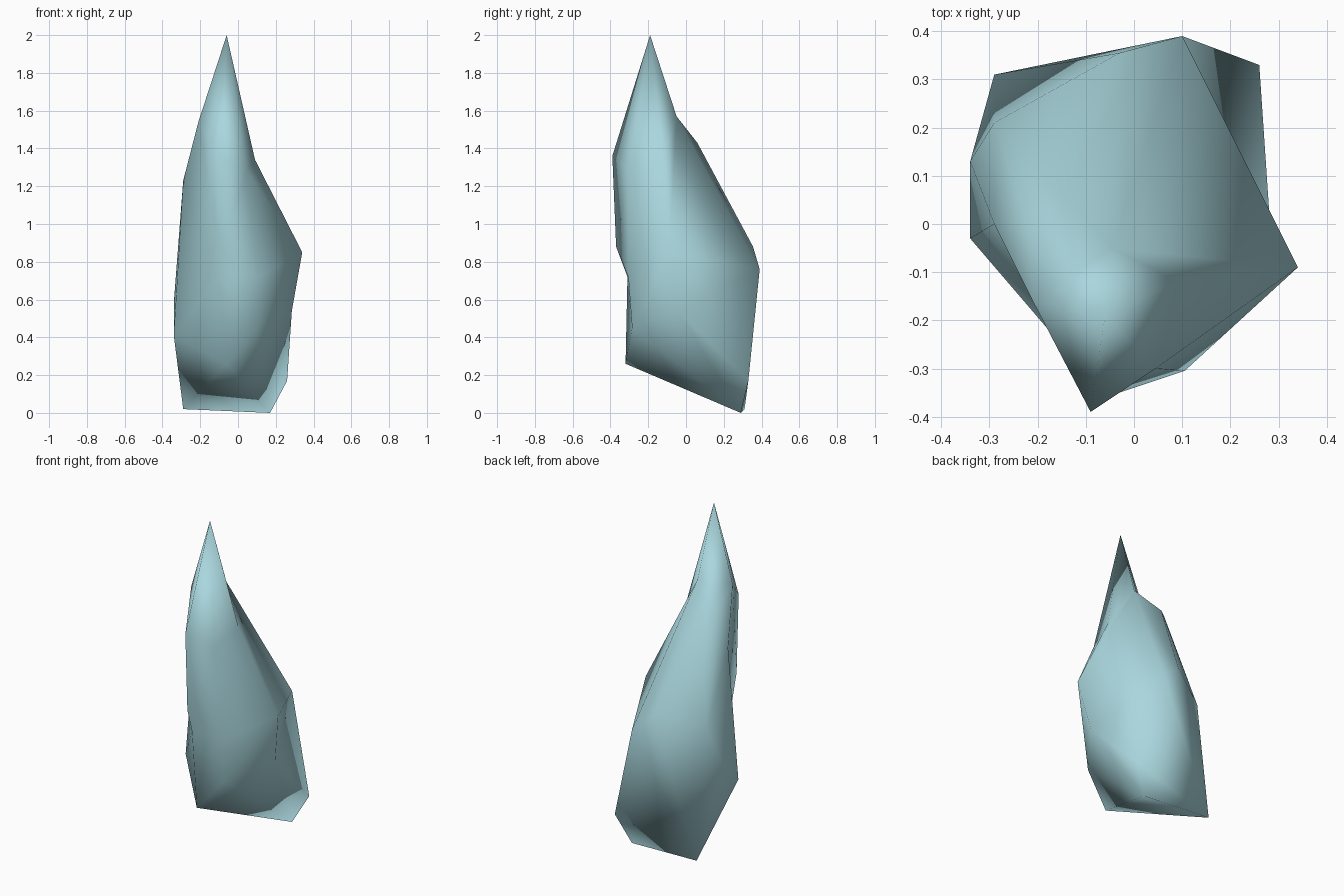
import bpy, bmesh, math
from mathutils import Vector

if "Cube" in bpy.data.objects:
    bpy.data.objects.remove(bpy.data.objects["Cube"])

# Corners of the crystal, from the tip down to the slanted foot
corners = [
    (-0.06, -0.19, 2.00),                                             # tip
    (-0.045, -0.05, 1.57), (-0.21, -0.16, 1.54), (-0.22, 0.00, 1.45),  # shoulders
    (-0.15, 0.06, 1.43), (-0.09, -0.39, 1.36), (0.09, -0.12, 1.34),
    (-0.29, 0.00, 1.23), (0.045, -0.30, 1.28),
    (-0.03, 0.355, 0.88), (-0.09, -0.37, 0.88), (0.34, -0.09, 0.85),  # belly
    (-0.29, 0.21, 0.80), (0.10, 0.39, 0.76), (-0.10, -0.31, 0.72),
    (0.105, -0.305, 0.72), (0.285, -0.04, 0.54),
    (-0.34, 0.13, 0.58), (-0.34, -0.03, 0.41),
    (0.10, -0.285, 0.45), (-0.06, -0.32, 0.26),                       # foot
    (0.26, 0.33, 0.17), (-0.29, 0.31, 0.02), (0.17, 0.29, 0.00),
]
# Ridges that must run straight between two corners (numbers in the list)
ridges = [(13, 16), (13, 11), (7, 14), (18, 14), (14, 20), (10, 15), (8, 11), (16, 23)]

# Wrap a skin round the corners: hull them on a sphere, then move them back
centre = Vector((-0.03, -0.03, 0.85))
bm = bmesh.new()
home = {}
verts = []
for c in corners:
    d = Vector(c) - centre
    d.z *= 0.38
    v = bm.verts.new(d.normalized())
    home[v] = Vector(c)
    verts.append(v)
bmesh.ops.convex_hull(bm, input=bm.verts[:])
for v in bm.verts:
    v.co = home[v]
bmesh.ops.recalc_face_normals(bm, faces=bm.faces[:])


def tri_normal(a, b, c):
    return (b - a).cross(c - a)


def diamond(e):
    """The four corners of the two triangles beside an edge."""
    loop = e.link_loops[0]
    far = e.link_loops[1].link_loop_next.link_loop_next.vert
    return (loop.vert, loop.link_loop_next.vert,
            loop.link_loop_next.link_loop_next.vert, far)


def can_turn(p, q, r, s):
    old = tri_normal(p.co, q.co, r.co) + tri_normal(q.co, p.co, s.co)
    return (not bm.edges.get((r, s))
            and tri_normal(p.co, s.co, r.co).dot(old) > 0
            and tri_normal(s.co, q.co, r.co).dot(old) > 0)


def bulge_once():
    """Turn one hollow edge on the back or the foot so that it bulges out."""
    for e in bm.edges:
        mid = (e.verts[0].co + e.verts[1].co) / 2
        if mid.z > 0.3 and (mid.y < 0.0 or mid.x > 0.18):
            continue
        p, q, r, s = diamond(e)
        n = tri_normal(p.co, q.co, r.co).normalized()
        if n.dot(s.co - p.co) > 0.002 and can_turn(p, q, r, s):
            if bmesh.utils.edge_rotate(e, True):
                return True
    return False


def lay_ridge(a, b):
    """Turn the edge that crosses from one side of a-b to the other."""
    for e in bm.edges:
        p, q, r, s = diamond(e)
        if {r, s} == {a, b} and can_turn(p, q, r, s):
            bmesh.utils.edge_rotate(e, True)
            return


for _ in range(60):
    if not bulge_once():
        break
for a, b in ridges:
    lay_ridge(verts[a], verts[b])
bmesh.ops.recalc_face_normals(bm, faces=bm.faces[:])

mesh = bpy.data.meshes.new("crystal")
bm.to_mesh(mesh)
bm.free()
mesh.shade_smooth()
crystal = bpy.data.objects.new("crystal", mesh)
bpy.context.collection.objects.link(crystal)

# Pale blue stone
mat = bpy.data.materials.new("pale_blue_stone")
mat.diffuse_color = (0.40, 0.68, 0.73, 1)
mat.use_nodes = True
mat.node_tree.nodes["Principled BSDF"].inputs["Base Color"].default_value = mat.diffuse_color
mesh.materials.append(mat)
